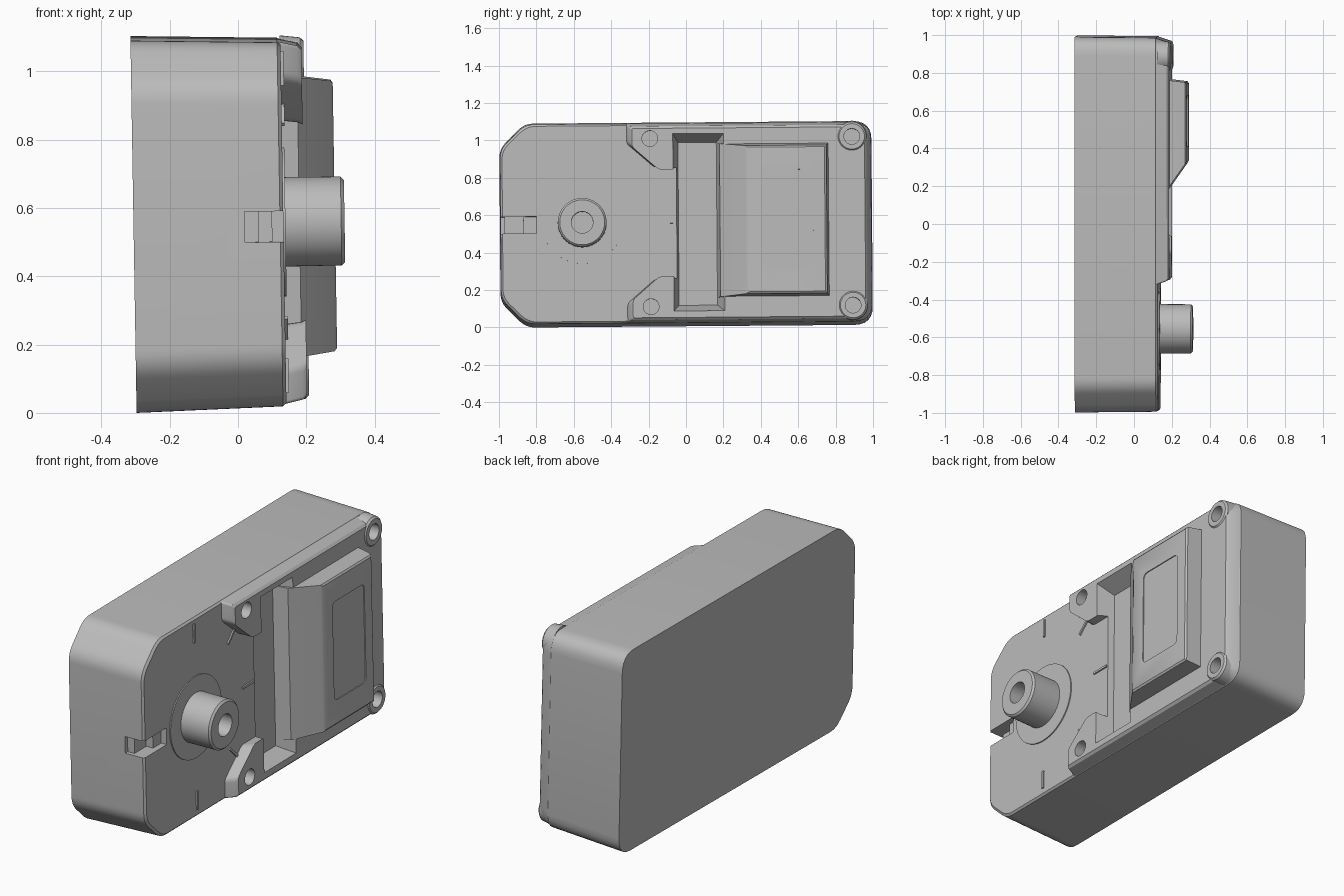
import bpy, bmesh, math
from mathutils import Matrix, Vector

cube = bpy.data.objects.get("Cube")
if cube:
    bpy.data.objects.remove(cube, do_unlink=True)

GREY = (0.5, 0.5, 0.5, 1)
mat = bpy.data.materials.new("plain_grey")
mat.use_nodes = True
mat.diffuse_color = GREY
mat.node_tree.nodes["Principled BSDF"].inputs["Base Color"].default_value = GREY

parts = []
ZC = 0.555   # mid height; outlines are (y, height from the middle)


def loft(name, sections, keep=True):
    """Solid through outlines [(x, [(y, w), ...]), ...] stacked along x."""
    bm = bmesh.new()
    rings = [[bm.verts.new((x, y, w)) for y, w in outline] for x, outline in sections]
    n = len(rings[0])
    for a, b in zip(rings, rings[1:]):
        for i in range(n):
            j = (i + 1) % n
            bm.faces.new((a[i], a[j], b[j], b[i]))
    bm.faces.new(rings[0])
    bm.faces.new(rings[-1])
    bmesh.ops.recalc_face_normals(bm, faces=bm.faces)
    mesh = bpy.data.meshes.new(name)
    bm.to_mesh(mesh)
    bm.free()
    ob = bpy.data.objects.new(name, mesh)
    bpy.context.collection.objects.link(ob)
    if keep:
        mesh.materials.append(mat)
        parts.append(ob)
    return ob


def rounded(points, steps=6):
    """Round each (y, w, reach) corner with a small curve."""
    out = []
    for i, (y, w, reach) in enumerate(points):
        p = Vector((y, w))
        if not reach:
            out.append((y, w))
            continue
        a = p + (Vector(points[i - 1][:2]) - p).normalized() * reach
        b = p + (Vector(points[(i + 1) % len(points)][:2]) - p).normalized() * reach
        for k in range(steps + 1):
            t = k / steps
            q = a * (1 - t) ** 2 + p * 2 * t * (1 - t) + b * t * t
            out.append((q.x, q.y))
    return out


def shrink(outline, dy, dw, cy=0.0):
    ry = max(abs(y - cy) for y, w in outline)
    rw = max(abs(w) for y, w in outline)
    return [(cy + (y - cy) * (1 - dy / ry), w * (1 - dw / rw)) for y, w in outline]


def rect(y0, y1, w0, w1):
    return [(y0, w0), (y1, w0), (y1, w1), (y0, w1)]


def circle(y, w, r, n=40):
    return [(y + r * math.cos(math.tau * i / n), w + r * math.sin(math.tau * i / n))
            for i in range(n)]


def cut(target, sections):
    cutter = loft("cutter", sections, keep=False)
    mod = target.modifiers.new("cut", 'BOOLEAN')
    mod.operation = 'DIFFERENCE'
    mod.solver = 'EXACT'
    mod.object = cutter
    bpy.context.view_layer.objects.active = target
    bpy.ops.object.modifier_apply(modifier=mod.name)
    bpy.data.objects.remove(cutter, do_unlink=True)


# Housing: clipped corners at the front, rounded ones at the rear
body = rounded([(-0.995, -0.41, .05), (-0.86, -0.545, .05), (0.995, -0.545, .1),
                (0.995, 0.545, .1), (-0.86, 0.545, .05), (-0.995, 0.41, .05)])
housing = loft("housing", [(-0.306, body), (0.123, shrink(body, .004, .012)),
                           (0.133, shrink(body, .014, .022))])

# Raised cover with two mounting tabs
half = [(0, 0.3, 0), (-0.17, 0.3, .02), (-0.32, 0.43, .02), (-0.32, 0.532, .01),
        (0.99, 0.532, .1)]
plate = rounded(half + [(y, -w, r) for y, w, r in reversed(half)])
cover = loft("cover", [(0.12, plate), (0.182, shrink(plate, .022, .014, .35)),
                       (0.194, shrink(plate, .034, .026, .35))])

# Trough across the cover
trough = [(0.1, rect(-0.04, 0.165, -0.44, 0.43)), (0.22, rect(-0.075, 0.215, -0.48, 0.49))]
cut(cover, trough)
cut(housing, trough)

# Stepped notch in the front edge
for y0, y1, x0 in ((-1.1, -0.97, .02), (-0.98, -0.87, .06), (-0.88, -0.8, .1)):
    cut(housing, [(x0, rect(y0, y1, -0.05, 0.04)), (0.2, rect(y0, y1, -0.05, 0.04))])

# Screw bosses and holes
for y, w in ((-0.19, 0.452), (-0.19, -0.447), (0.89, 0.455), (0.89, -0.447)):
    hole = [(0.14, circle(y, w, .042)), (0.25, circle(y, w, .042))]
    cut(cover, hole)
    if y > 0:
        boss = loft("screw_boss", [(0.13, circle(y, w, .085)), (0.19, circle(y, w, .078)),
                                   (0.2, circle(y, w, .068))])
        cut(boss, hole)

# Sloped pad with a shallow recessed panel
bm_pad = loft("pad", [(0.1, rect(0.167, 0.775, -0.4, 0.425)),
                      (0.18, rect(0.182, 0.765, -0.397, 0.422)),
                      (0.277, rect(0.32, 0.753, -0.383, 0.409)),
                      (0.284, rect(0.333, 0.743, -0.373, 0.4))])
panel = rounded([(0.41, -0.25, .03), (0.68, -0.25, .03), (0.68, 0.28, .03), (0.41, 0.28, .03)])
cut(bm_pad, [(0.279, panel), (0.3, panel)])

# Output shaft on a thin disc
SY, SW = -0.555, 0.005
loft("shaft_disc", [(0.12, circle(SY, SW, .218, 64)), (0.139, circle(SY, SW, .218, 64))])
shaft = loft("shaft", [(0.12, circle(SY, SW, .131, 64)), (0.302, circle(SY, SW, .13, 64)),
                       (0.312, circle(SY, SW, .12, 64))])
cut(shaft, [(0.2, circle(SY, SW, .058)), (0.4, circle(SY, SW, .058))])

# Radial tick ribs around the shaft
for k in range(-2, 3):
    a = k * math.pi / 4
    c, s = math.cos(a), math.sin(a)
    tick = [(SY + r * c - t * s, SW + r * s + t * c) for r, t in rect(0.4, 0.5, -.006, .006)]
    loft("tick_rib", [(0.12, tick), (0.141, tick)])

# Slight lean of the whole piece, and shading
lean = (Matrix.Translation((0, 0, ZC)) @ Matrix.Rotation(math.radians(-0.95), 4, 'Y')
        @ Matrix.Rotation(math.radians(0.45), 4, 'X'))
bpy.ops.object.select_all(action='DESELECT')
for ob in parts:
    ob.data.transform(lean)
    ob.select_set(True)
low = min(v.co.z for ob in parts for v in ob.data.vertices)
for ob in parts:
    ob.data.transform(Matrix.Translation((0, 0, -low)))
bpy.context.view_layer.objects.active = housing
bpy.ops.object.shade_smooth_by_angle(angle=math.radians(30))
